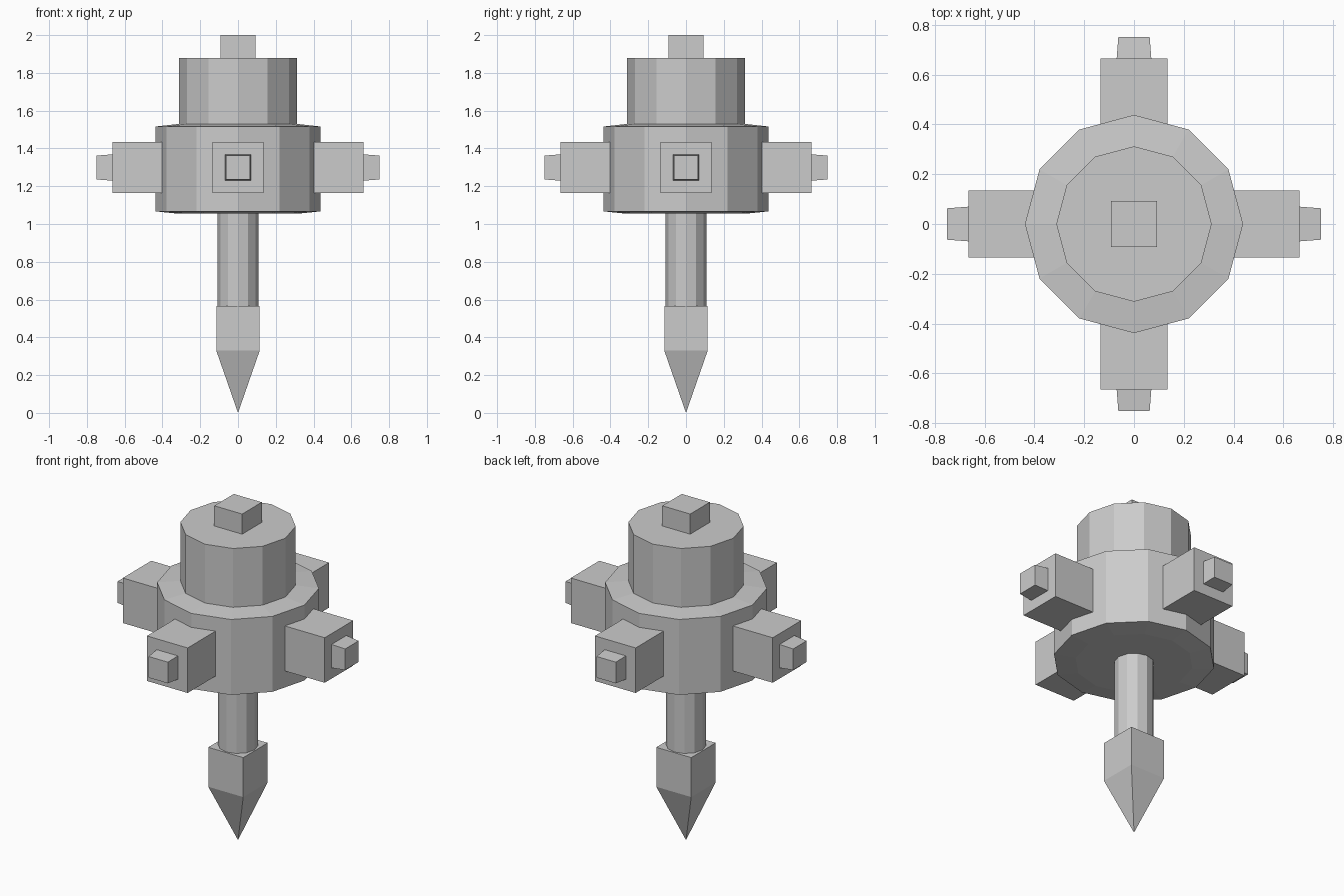
import bpy, bmesh
from math import cos, sin, pi
from mathutils import Matrix

if "Cube" in bpy.data.objects:
    bpy.data.objects.remove(bpy.data.objects["Cube"])


def finish(name, bm):
    bmesh.ops.recalc_face_normals(bm, faces=bm.faces)
    me = bpy.data.meshes.new(name)
    bm.to_mesh(me)
    bm.free()
    ob = bpy.data.objects.new(name, me)
    bpy.context.collection.objects.link(ob)
    return ob


def stack(name, profile, sides=12, turn=0.0, matrix=None):
    """Capped polygonal solid along z; profile is (radius, z), radius 0 makes a point."""
    bm = bmesh.new()
    rings = []
    for r, z in profile:
        n = sides if r > 0 else 1
        rings.append([bm.verts.new((r * cos(turn + 2 * pi * i / sides),
                                    r * sin(turn + 2 * pi * i / sides), z)) for i in range(n)])
    for a, b in zip(rings, rings[1:]):
        for i in range(sides):
            quad = [a[i % len(a)], a[(i + 1) % len(a)], b[(i + 1) % len(b)], b[i % len(b)]]
            bm.faces.new(list(dict.fromkeys(quad)))
    for ring in (rings[0], rings[-1]):
        if len(ring) > 2:
            bm.faces.new(ring)
    if matrix:
        bm.transform(matrix)
    return finish(name, bm)


def square(name, profile, matrix=None):
    """Four-sided stack; profile is (half width, z)."""
    return stack(name, [(h * 2 ** 0.5, z) for h, z in profile], 4, pi / 4, matrix)


# Pointed foot and shaft
square("spike_tip", [(0, 0), (0.115, 0.33), (0.115, 0.565)])
stack("shaft", [(0.108, 0.56), (0.108, 1.06)])

# Main drum with shallow sloped rims, upper drum and top knob
stack("main_drum", [(0.32, 1.055), (0.438, 1.067), (0.438, 1.516), (0.31, 1.53)])
stack("upper_drum", [(0.312, 1.525), (0.312, 1.88)])
square("top_knob", [(0.092, 1.875), (0.092, 2.0)])

# Four side arms, each with a tapered stub
for i, side in enumerate(("right", "back", "left", "front")):
    m = (Matrix.Translation((0, 0, 1.299)) @ Matrix.Rotation(i * pi / 2, 4, 'Z')
         @ Matrix.Rotation(pi / 2, 4, 'Y'))
    square(side + "_arm", [(0.134, 0.39), (0.134, 0.665)], m)
    square(side + "_arm_stub", [(0.07, 0.66), (0.063, 0.75)], m)
